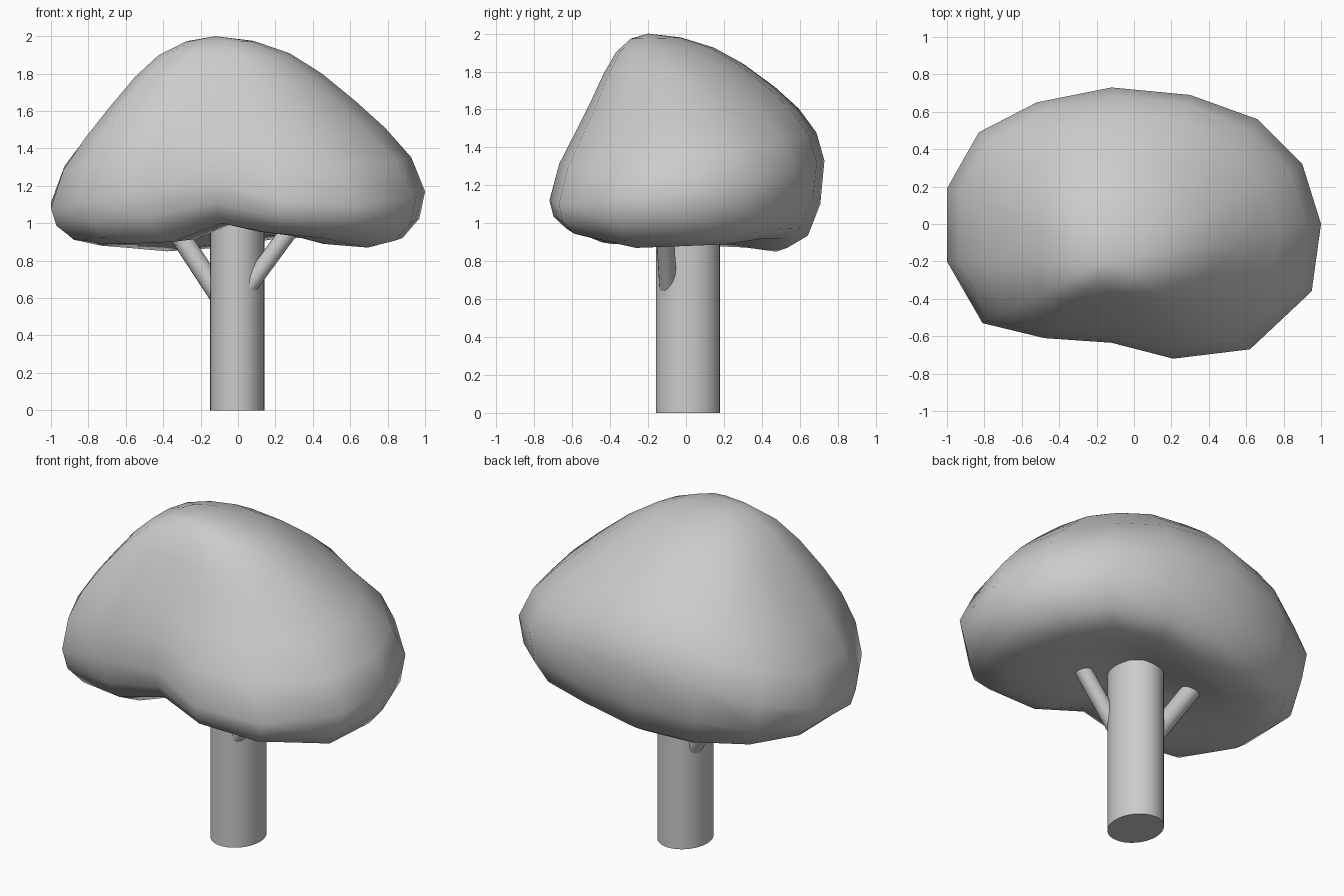
import bpy
import math
from mathutils import Vector

cube = bpy.data.objects.get("Cube")
if cube:
    bpy.data.objects.remove(cube, do_unlink=True)

# One flat neutral colour for the whole tree
grey = bpy.data.materials.new("plain grey")
grey.use_nodes = True
colour = (0.6, 0.6, 0.6, 1)
grey.diffuse_color = colour
grey.node_tree.nodes["Principled BSDF"].inputs["Base Color"].default_value = colour


def finish(obj, name, angle):
    """Name, colour and smooth a part."""
    obj.name = name
    obj.data.materials.clear()
    obj.data.materials.append(grey)
    bpy.ops.object.select_all(action="DESELECT")
    obj.select_set(True)
    bpy.context.view_layer.objects.active = obj
    bpy.ops.object.shade_smooth_by_angle(angle=math.radians(angle))


def rod(name, start, end, radius, sides):
    """A round bar between two points."""
    start, end = Vector(start), Vector(end)
    axis = end - start
    bpy.ops.mesh.primitive_cylinder_add(vertices=sides, radius=radius, depth=axis.length,
                                        location=(start + end) / 2)
    obj = bpy.context.object
    obj.rotation_euler = axis.to_track_quat("Z", "Y").to_euler()
    finish(obj, name, 40)
    return obj


# Trunk, slightly deeper than wide, and two branches
trunk = rod("trunk", (-0.004, 0.01, 0), (-0.004, 0.01, 1.15), 0.146, 32)
trunk.scale.y = 1.16
rod("left_branch", (0.01, -0.09, 0.6), (0.37, -0.12, 1.09), 0.047, 16)
rod("right_branch", (-0.04, 0.06, 0.52), (-0.4, 0.12, 1.07), 0.054, 16)

# Crown outline: x, y, height of widest point, height of lower rim, scoop above the rim
outline = [
    (1.0, 0.0, 1.17, 0.88, -0.01), (0.9, 0.32, 1.22, 0.89, 0), (0.66, 0.56, 1.28, 0.92, 0),
    (0.3, 0.69, 1.32, 0.92, -0.05), (-0.12, 0.73, 1.33, 0.87, -0.06),
    (-0.52, 0.65, 1.28, 0.85, -0.04), (-0.83, 0.49, 1.2, 0.87, 0),
    (-1.0, 0.19, 1.11, 0.88, 0.03), (-1.0, -0.2, 1.08, 0.89, 0.01),
    (-0.81, -0.53, 1.12, 0.89, -0.06), (-0.48, -0.61, 1.17, 0.9, -0.05),
    (-0.12, -0.635, 1.22, 1.0, 0.01), (0.21, -0.72, 1.12, 0.95, 0.07),
    (0.62, -0.67, 1.1, 0.92, 0.08), (0.95, -0.36, 1.13, 0.87, 0.04),
]
apex = Vector((-0.12, -0.2, 2.0))
hollow = Vector((0, 0, 1.0))
# (reach, height) above the widest point, (reach, drop) below it
upper = [(0.18, 0.97), (0.35, 0.89), (0.5, 0.76), (0.66, 0.58), (0.8, 0.41), (0.93, 0.22), (1, 0)]
lower = [(0.97, 0.5), (0.88, 0.86), (0.73, 1.0), (0.48, 0.85), (0.24, 0.3)]

verts, faces = [apex], []
for reach, height in upper:
    for x, y, wide, rim, scoop in outline:
        r = reach - scoop * math.sin(math.pi * reach ** 2)
        verts.append(Vector((apex.x + (x - apex.x) * r, apex.y + (y - apex.y) * r,
                             wide + (apex.z - wide) * height)))
for i, (reach, drop) in enumerate(lower):
    for x, y, wide, rim, scoop in outline:
        base = wide if i < 3 else hollow.z
        verts.append(Vector((x * reach, y * reach, base + (rim - base) * drop)))
verts.append(hollow)

count = len(outline)
rows = len(upper) + len(lower)
last = len(verts) - 1
for c in range(count):
    n = (c + 1) % count
    faces.append((0, 1 + c, 1 + n))
    for r in range(rows - 1):
        a, b = 1 + r * count, 1 + (r + 1) * count
        faces.append((a + c, b + c, b + n, a + n))
    base = 1 + (rows - 1) * count
    faces.append((base + c, last, base + n))

mesh = bpy.data.meshes.new("crown")
mesh.from_pydata(verts, [], faces)
crown = bpy.data.objects.new("crown", mesh)
bpy.context.collection.objects.link(crown)
finish(crown, "crown", 80)
